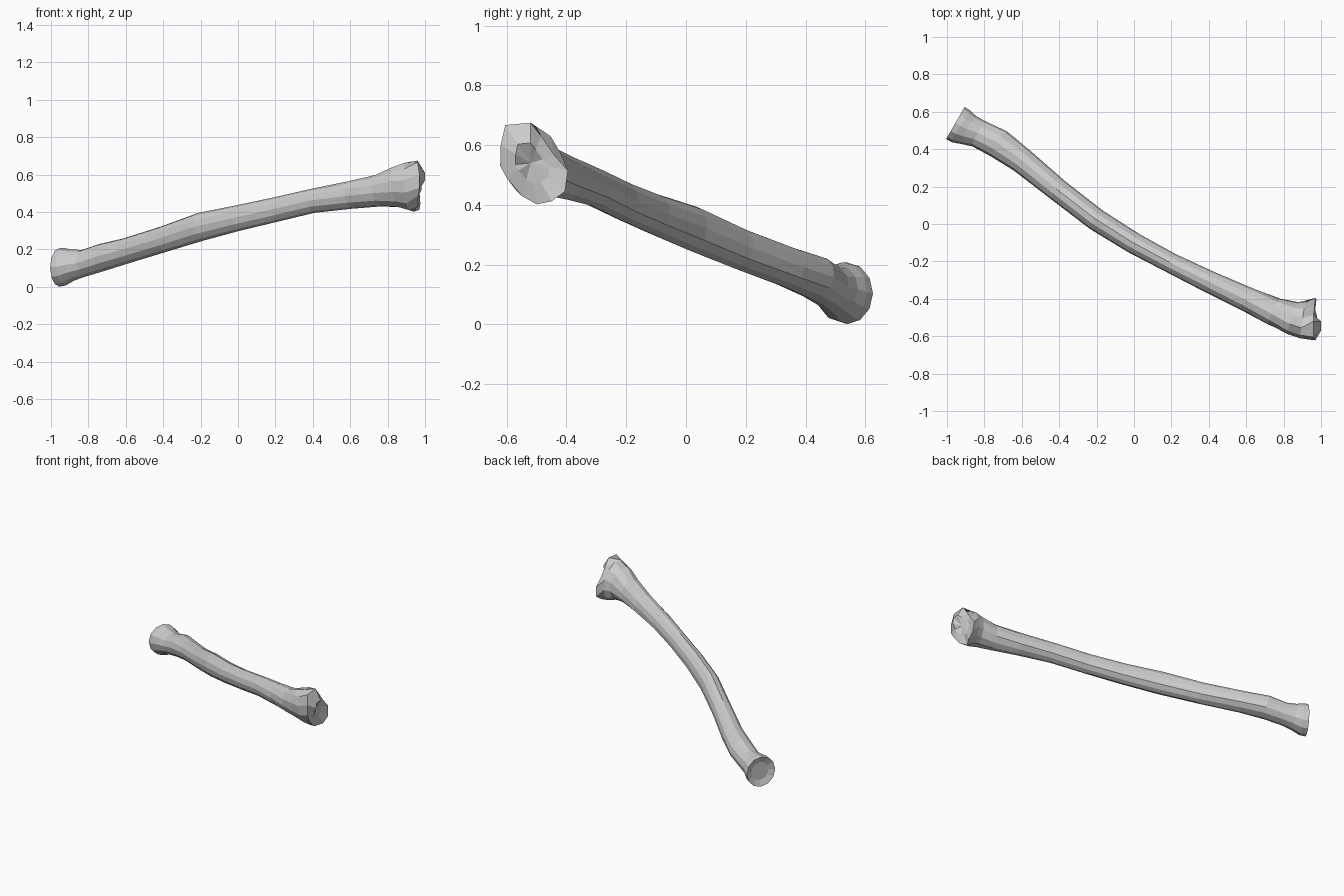
import bpy, bmesh
from math import cos, sin, radians, pi
from mathutils import Vector

if "Cube" in bpy.data.objects:
    bpy.data.objects.remove(bpy.data.objects["Cube"])

SIDES = 12

# cross-sections along the bone: x, y, z, half width, half height, yaw, pitch, tilt
sections = [
    (-0.955, 0.540, 0.104, 0.099, 0.103, -30, 0, 0),    # head rim
    (-0.925, 0.522, 0.108, 0.098, 0.100, -30, 3, 0),
    (-0.885, 0.502, 0.117, 0.085, 0.084, -30, 6, 0),    # neck
    (-0.825, 0.480, 0.126, 0.076, 0.072, -32, 10, 0),
    (-0.725, 0.430, 0.158, 0.080, 0.074, -36, 14, 0),   # tuberosity
    (-0.600, 0.340, 0.192, 0.069, 0.069, -39, 15, 0),
    (-0.400, 0.176, 0.254, 0.061, 0.070, -38, 16, 0),
    (-0.200, 0.022, 0.321, 0.060, 0.076, -35, 15, 0),
    (0.000, -0.103, 0.368, 0.057, 0.069, -31, 12, 0),
    (0.200, -0.210, 0.413, 0.054, 0.066, -28, 11, 0),
    (0.400, -0.308, 0.460, 0.059, 0.065, -27, 10, 0),
    (0.600, -0.400, 0.491, 0.066, 0.074, -26, 8, 5),
    (0.750, -0.470, 0.514, 0.076, 0.086, -24, 7, 10),
    (0.850, -0.503, 0.534, 0.088, 0.114, -17, 5, 18),
    (0.905, -0.510, 0.538, 0.098, 0.134, -8, 2, 20),
]

# outline of the wide wrist end
end_rim = [
    (0.97, -0.395, 0.515), (0.965, -0.44, 0.565), (0.96, -0.485, 0.63),
    (0.96, -0.52, 0.675), (0.96, -0.605, 0.667), (0.97, -0.62, 0.60),
    (0.97, -0.622, 0.53), (0.965, -0.60, 0.49), (0.96, -0.55, 0.43),
    (0.94, -0.50, 0.402), (0.97, -0.45, 0.412), (0.975, -0.405, 0.445),
]


def section_ring(x, y, z, a, b, yaw, pitch, tilt):
    yaw, pitch, tilt = radians(yaw), radians(pitch), radians(tilt)
    n = Vector((cos(yaw) * cos(pitch), sin(yaw) * cos(pitch), sin(pitch)))
    u = Vector((-sin(yaw), cos(yaw), 0))
    v = n.cross(u)
    u, v = u * cos(tilt) + v * sin(tilt), v * cos(tilt) - u * sin(tilt)
    pts = []
    for i in range(SIDES):
        t = 2 * pi * i / SIDES
        # slight crest along the inner side of the shaft
        k = 1.08 if i == 11 and -0.65 < x < 0.8 else 1.0
        pts.append(Vector((x, y, z)) + u * (a * k * cos(t)) + v * (b * k * sin(t)))
    return pts


def bridge(bm, r0, r1):
    for i in range(SIDES):
        j = (i + 1) % SIDES
        bm.faces.new((r0[i], r0[j], r1[j], r1[i]))


def cap(bm, ring, centre, flip=False):
    c = bm.verts.new(centre)
    for i in range(SIDES):
        f = (ring[i], ring[(i + 1) % SIDES], c)
        bm.faces.new(f[::-1] if flip else f)


rings = [section_ring(*s) for s in sections]

# shallow dish in the round head
head_c = Vector(sections[0][:3])
dish_c = head_c + Vector((0.87, -0.5, 0)) * 0.015
rings.insert(0, [dish_c + (p - head_c) * 0.6 for p in rings[0]])

# wrist end: rim, then a raised upper facet beside a lower hollow
rim = [Vector(p) for p in end_rim]
rings.append(rim)
mid = Vector((0.965, -0.52, 0.54))
inner = [mid.lerp(p, 0.5) for p in rim]
for i, p in enumerate(inner):
    p.x = 1.0 if 3 <= i <= 5 else (0.98 if i in (2, 6, 7) else 0.958)
rings.append(inner)

bm = bmesh.new()
vr = [[bm.verts.new(p) for p in r] for r in rings]
for r0, r1 in zip(vr, vr[1:]):
    bridge(bm, r0, r1)
cap(bm, vr[0], dish_c, True)
cap(bm, vr[-1], mid)
bmesh.ops.recalc_face_normals(bm, faces=bm.faces)

mesh = bpy.data.meshes.new("forearm_bone")
bm.to_mesh(mesh)
bm.free()
bone = bpy.data.objects.new("forearm_bone", mesh)
bpy.context.collection.objects.link(bone)
